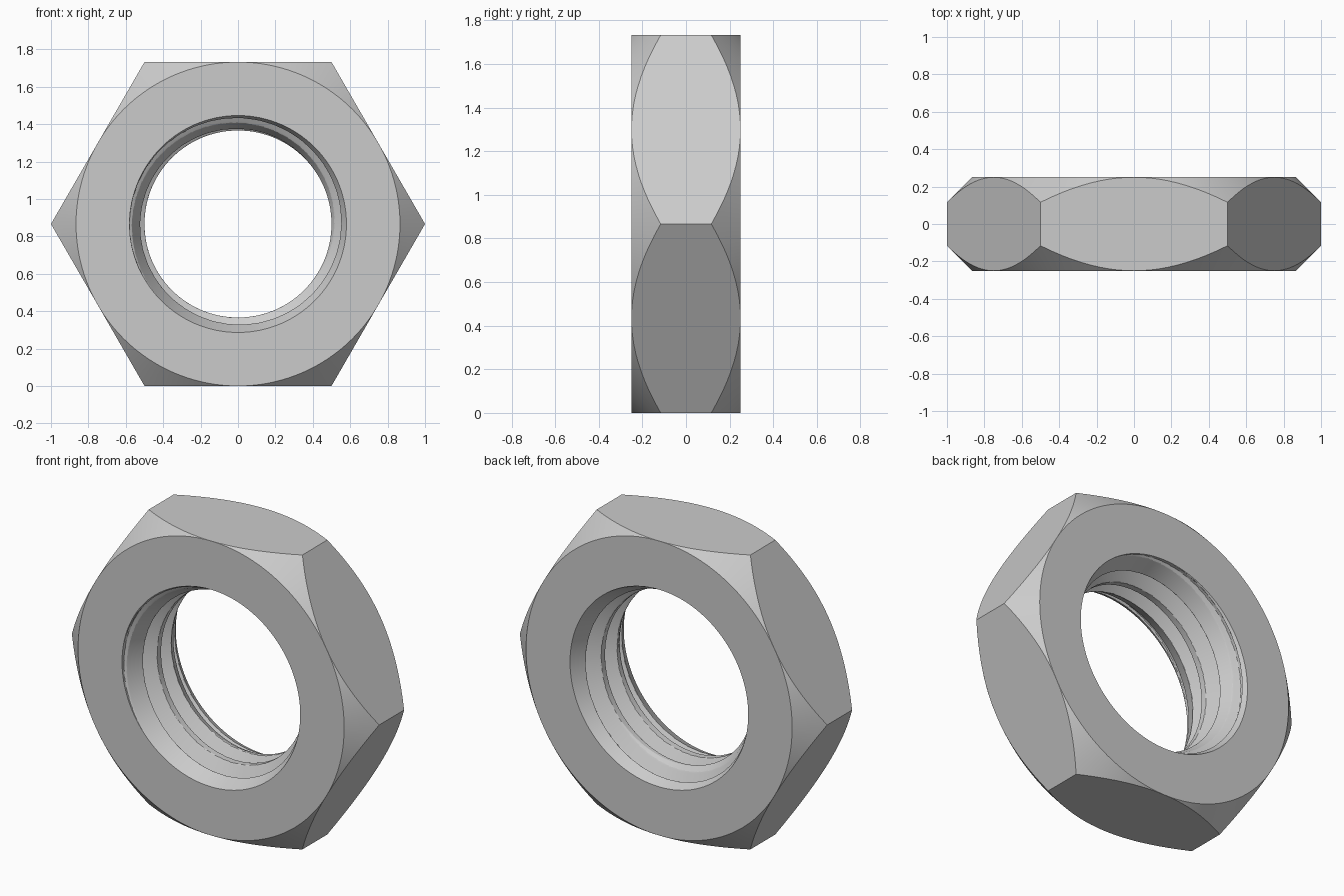
import bpy, bmesh
from math import pi, cos, sin, radians

if "Cube" in bpy.data.objects:
    bpy.data.objects.remove(bpy.data.objects["Cube"])

N = 120                # segments around the axis (multiple of 12)
ROWS = 180             # rows through the threaded bore
HALF = 0.25            # half thickness
FLAT = 3 ** 0.5 / 2    # centre to flat
MINOR, MAJOR = 0.50, 0.58
PITCH = 0.148


def hex_radius(a):
    return FLAT / cos((a % (pi / 3)) - pi / 6)


def bore_radius(a, depth):
    # helical 60 degree thread, opened by a countersink at each end
    t = ((depth - 0.065) / PITCH - (pi - a) / (2 * pi)) % 1.0
    h = MAJOR - MINOR
    if t < 1 / 4:
        r = MINOR
    elif t < 9 / 16:
        r = MINOR + h * (t - 1 / 4) / (5 / 16)
    elif t < 11 / 16:
        r = MAJOR
    else:
        r = MAJOR - h * (t - 11 / 16) / (5 / 16)
    sink = MAJOR - 0.5 * min(depth, 2 * HALF - depth)
    return MAJOR if depth in (0, 2 * HALF) else min(MAJOR, max(r, sink))


def section(a):
    # closed (radius, y) section of the nut at one angle
    h = hex_radius(a)
    edge = HALF - (h - FLAT)          # 45 degree corner chamfer
    outer = [(FLAT, HALF), (h, edge), (h, -edge), (FLAT, -HALF)]
    bore = []
    for i in range(ROWS + 1):
        d = 2 * HALF * i / ROWS
        r = MAJOR if i in (0, ROWS) else bore_radius(a, d)
        bore.append((r, d - HALF))
    return outer + bore


# Loft the sections around the y axis
bm = bmesh.new()
loops = []
for i in range(N):
    a = 2 * pi * i / N
    loops.append([bm.verts.new((r * cos(a), y, FLAT + r * sin(a))) for r, y in section(a)])
M = len(loops[0])
for i in range(N):
    p, q = loops[i], loops[(i + 1) % N]
    for j in range(M):
        k = (j + 1) % M
        bm.faces.new((p[j], p[k], q[k], q[j]))
bmesh.ops.remove_doubles(bm, verts=bm.verts, dist=1e-5)
bmesh.ops.recalc_face_normals(bm, faces=bm.faces)

mesh = bpy.data.meshes.new("hex_nut")
bm.to_mesh(mesh)
bm.free()
nut = bpy.data.objects.new("hex_nut", mesh)
bpy.context.collection.objects.link(nut)
bpy.context.view_layer.objects.active = nut
nut.select_set(True)
bpy.ops.object.shade_smooth_by_angle(angle=radians(14))
